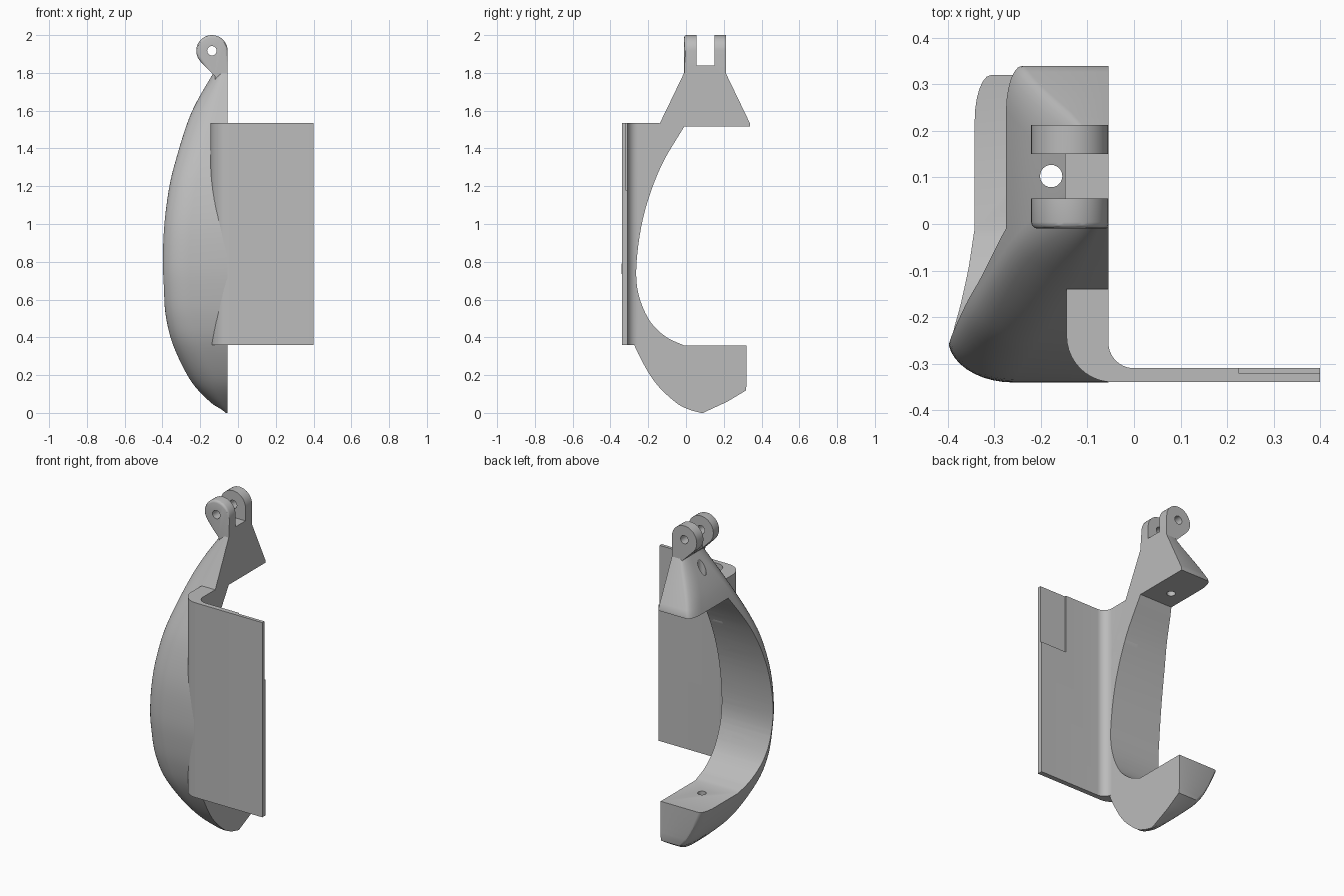
import bpy, bmesh
from math import sin, cos, radians
from mathutils import Vector

cube = bpy.data.objects.get("Cube")
if cube:
    bpy.data.objects.remove(cube, do_unlink=True)

grey = bpy.data.materials.new("plain grey")
grey.use_nodes = True
grey.diffuse_color = (0.5, 0.5, 0.5, 1)
grey.node_tree.nodes["Principled BSDF"].inputs["Base Color"].default_value = (0.5, 0.5, 0.5, 1)

SIDE = -0.055   # flat inner side of the bracket


def arc(cx, cy, rx, ry, start, end, n=10):
    angles = [radians(start + (end - start) * i / n) for i in range(n + 1)]
    return [(cx + rx * cos(a), cy + ry * sin(a)) for a in angles]


def spline(points, steps=5):
    """Smooth curve through the given points."""
    p = [Vector(q) for q in points]
    p = [2 * p[0] - p[1]] + p + [2 * p[-1] - p[-2]]
    out = []
    for i in range(1, len(p) - 2):
        a, b, c, d = p[i - 1:i + 3]
        for s in range(steps):
            t = s / steps
            out.append(0.5 * (2 * b + (c - a) * t + (2 * a - 5 * b + 4 * c - d) * t ** 2
                              + (3 * b - a - 3 * c + d) * t ** 3))
    return out + [p[-2]]


def lerp_table(table, z):
    for (z0, v0), (z1, v1) in zip(table, table[1:]):
        if z <= z1:
            return v0 + (v1 - v0) * (z - z0) / (z1 - z0)
    return table[-1][1]


def loft(name, rings):
    """Solid skinned over rings with equal point counts."""
    bm = bmesh.new()
    loops = [[bm.verts.new(p) for p in ring] for ring in rings]
    for lo, hi in zip(loops, loops[1:]):
        for i in range(len(lo)):
            j = (i + 1) % len(lo)
            bm.faces.new((lo[i], lo[j], hi[j], hi[i]))
    bm.faces.new(loops[0][::-1])
    bm.faces.new(loops[-1])
    bmesh.ops.recalc_face_normals(bm, faces=bm.faces)
    mesh = bpy.data.meshes.new(name)
    bm.to_mesh(mesh)
    bm.free()
    mesh.materials.append(grey)
    ob = bpy.data.objects.new(name, mesh)
    bpy.context.collection.objects.link(ob)
    return ob


def prism(name, outline, axis, a, b):
    """Outline extruded along one axis from a to b."""
    place = {"x": lambda p, t: (t, p[0], p[1]),
             "y": lambda p, t: (p[0], t, p[1]),
             "z": lambda p, t: (p[0], p[1], t)}[axis]
    return loft(name, [[place(p, t) for p in outline] for t in (a, b)])


def box(name, x0, x1, y0, y1, z0, z1):
    return prism(name, [(x0, y0), (x1, y0), (x1, y1), (x0, y1)], "z", z0, z1)


def activate(ob):
    bpy.ops.object.select_all(action="DESELECT")
    ob.select_set(True)
    bpy.context.view_layer.objects.active = ob


def cut(ob, *cutters):
    activate(ob)
    for c in cutters:
        c.hide_render = True
        mod = ob.modifiers.new("cut", "BOOLEAN")
        mod.operation = "DIFFERENCE"
        mod.solver = "EXACT"
        mod.object = c
        bpy.ops.object.modifier_apply(modifier=mod.name)


# Domed body: height, outer side, front edge
outer = spline([
    (0, -0.065, 0.08), (0.02, -0.09, 0.01), (0.06, -0.15, -0.06), (0.17, -0.25, -0.17),
    (0.35, -0.34, -0.27), (0.5, -0.38, -0.315), (0.65, -0.394, -0.335), (0.8, -0.4, -0.34),
    (1.0, -0.39, -0.325), (1.2, -0.363, -0.28), (1.35, -0.326, -0.225),
    (1.53, -0.27, -0.14), (1.65, -0.217, -0.082), (1.8, -0.13, -0.01)])
back_edge = [(0, 0.09), (0.06, 0.22), (0.12, 0.32), (0.4, 0.32), (1.45, 0.34),
             (1.53, 0.34), (1.8, 0.21)]
rings = []
for z, x, front in outer:
    back = lerp_table(back_edge, z)
    w, d = SIDE - x, back - front
    rx, ry = min(0.14, 0.7 * w), min(0.095, 0.5 * d)
    bx, by = min(0.035, 0.3 * w), min(0.1, 0.3 * d)
    outline = [(SIDE, back), (SIDE, front)]
    outline += arc(x + rx, front + ry, rx, ry, 270, 180)
    outline += arc(x + bx, back - by, bx, by, 180, 90, 6)
    rings.append([(px, py, z) for px, py in outline])
body = loft("bracket_body", rings)

# Opening of the C shape
inner = spline([(-0.01, 1.515), (-0.13, 1.31), (-0.215, 1.08), (-0.257, 0.85), (-0.258, 0.66),
                (-0.2, 0.5), (-0.11, 0.405), (-0.01, 0.357)])
opening = prism("opening_cutter", [(0.6, 1.515)] + [tuple(p) for p in inner] + [(0.6, 0.357)],
                "x", -0.7, 0.0)
bolt = prism("bolt_hole_cutter", arc(-0.178, 0.103, 0.024, 0.024, 0, 345, 23), "z", -0.1, 1.95)
cut(body, opening, bolt)

# Mounting plate with rounded flange
plate_outline = [(0.4, -0.34)] + arc(-0.045, -0.24, 0.1, 0.1, 270, 180)
plate_outline += [(-0.145, -0.14), (SIDE, -0.14)]
plate_outline += arc(0, -0.255, 0.055, 0.055, 180, 270) + [(0.4, -0.31)]
plate = prism("mounting_plate", plate_outline, "z", 0.36, 1.535)
recess = box("recess_cutter", 0.225, 0.5, -0.32, -0.2, 1.18, 1.6)
cut(plate, opening, recess)

# Hinge lugs on top
lug_x, lug_z, lug_r = -0.138, 1.917, 0.083
lug_outline = arc(lug_x, lug_z, lug_r, lug_r, 0, 225, 25)
lug_outline += [(-0.122, 1.783), (-0.12, 1.76), (SIDE, 1.76)]
lugs = prism("hinge_lugs", lug_outline, "y", -0.01, 0.213)

# Soft front edge on the lugs
bm = bmesh.new()
bm.from_mesh(lugs.data)
edges = [e for e in bm.edges if all(v.co.y < 0 and v.co.z > 1.84 for v in e.verts)]
bmesh.ops.bevel(bm, geom=edges, offset=0.014, segments=3, profile=0.5, affect="EDGES")
bm.to_mesh(lugs.data)
bm.free()

slot = box("slot_cutter", -0.4, 0.1, 0.055, 0.15, 1.84, 2.1)
slot_back = box("slot_back_cutter", -0.4, -0.148, 0.055, 0.15, 1.7, 2.1)
pin = prism("pin_hole_cutter", arc(lug_x, lug_z, 0.025, 0.025, 0, 345, 23), "y", -0.2, 0.4)
cut(lugs, slot, slot_back, pin)

# Remove cutters and shade
for c in (opening, bolt, recess, slot, slot_back, pin):
    bpy.data.objects.remove(c, do_unlink=True)
for ob in (body, plate, lugs):
    activate(ob)
    bpy.ops.object.shade_smooth_by_angle(angle=radians(30))
